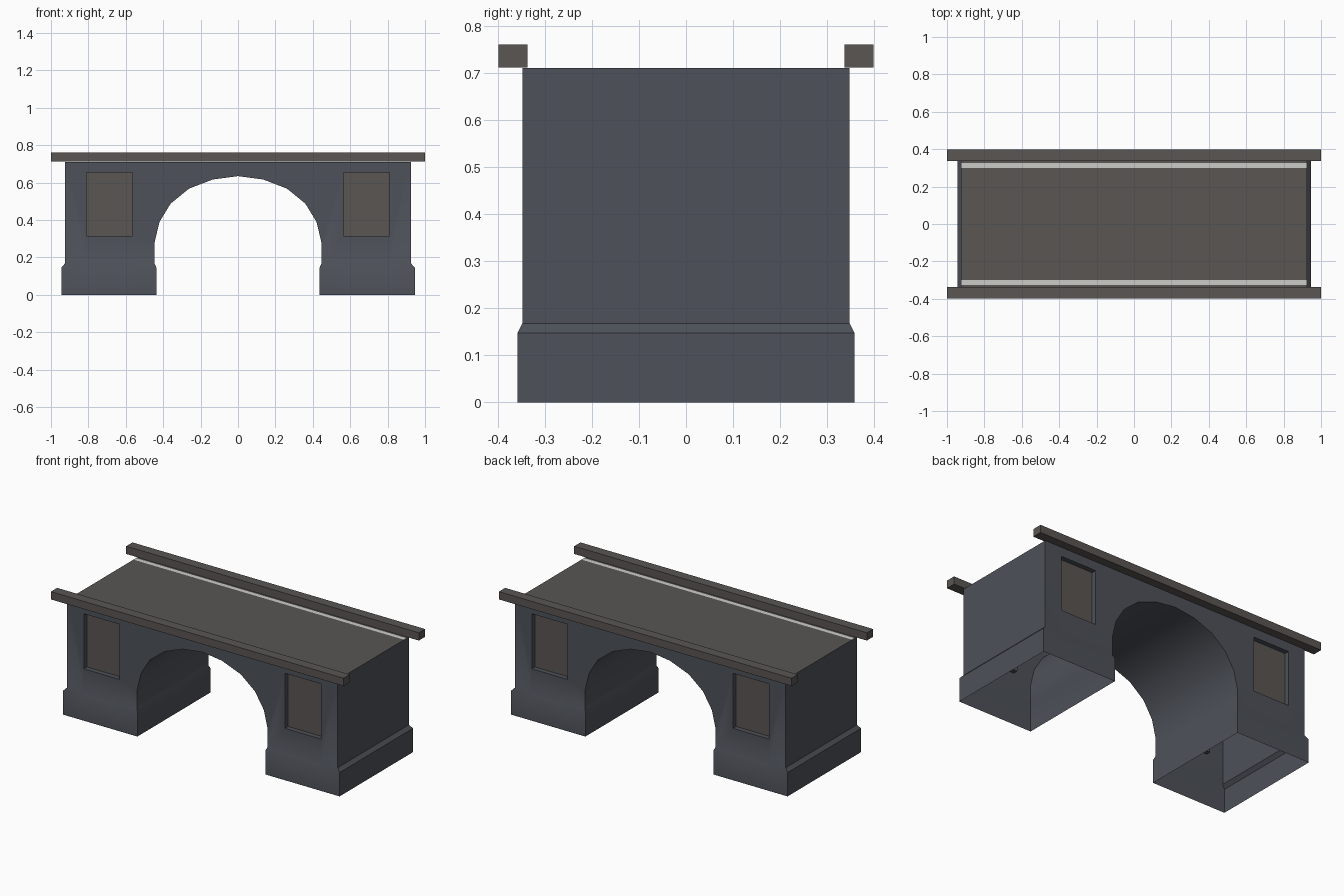
import bpy, bmesh
from mathutils import Vector

if "Cube" in bpy.data.objects:
    bpy.data.objects.remove(bpy.data.objects["Cube"])


def material(name, rgb):
    m = bpy.data.materials.new(name)
    m.diffuse_color = (*rgb, 1)
    m.use_nodes = True
    m.node_tree.nodes["Principled BSDF"].inputs["Base Color"].default_value = m.diffuse_color
    return m


STONE = material("blue_grey_stone", (0.075, 0.083, 0.1))
BROWN = material("brown_grey_stone", (0.1, 0.092, 0.086))
WHITE = material("road_line", (0.6, 0.6, 0.57))


def build(name, faces, mat, mirror=(False, False), smooth=None):
    """Mesh from (points, outward direction) pairs, mirrored about the origin."""
    bm = bmesh.new()
    for pts, out in faces:
        f = bm.faces.new([bm.verts.new(p) for p in pts])
        f.normal_update()
        if f.normal.dot(Vector(out)) < 0:
            f.normal_flip()
    bmesh.ops.remove_doubles(bm, verts=bm.verts, dist=1e-5)
    me = bpy.data.meshes.new(name)
    bm.to_mesh(me)
    bm.free()
    me.materials.append(mat)
    ob = bpy.data.objects.new(name, me)
    bpy.context.collection.objects.link(ob)
    if any(mirror):
        mod = ob.modifiers.new("Mirror", 'MIRROR')
        mod.use_axis = (mirror[0], mirror[1], False)
        mod.merge_threshold = 1e-4
    if smooth:
        bpy.ops.object.select_all(action='DESELECT')
        ob.select_set(True)
        bpy.context.view_layer.objects.active = ob
        bpy.ops.object.shade_smooth_by_angle(angle=smooth)
    return ob


# Main dimensions of one quarter (x > 0, y < 0)
XO, XI, Y = 0.925, 0.446, -0.348
PX0, PX1, PZ0, PZ1 = 0.565, 0.81, 0.315, 0.655
ZP, TOP, DEPTH = 0.168, 0.711, 0.03
arch = [(XI, ZP), (XI, 0.28), (0.42, 0.39), (0.36, 0.488),
        (0.262, 0.568), (0.135, 0.617), (0, 0.635)]


def front(pts, y=Y):
    return [(x, y, z) for x, z in pts], (0, -1, 0)


# Front wall around the panel opening and the arch
walls = [
    front([(XO, ZP), (XO, TOP), (PX1, TOP), (PX1, PZ1), (PX1, PZ0), (PX1, ZP)]),
    front([(PX0, ZP), (PX1, ZP), (PX1, PZ0), (PX0, PZ0)]),
    front([(PX0, PZ1), (PX1, PZ1), (PX1, TOP), (PX0, TOP)]),
    front([(PX0, ZP)] + arch + [(0, TOP), (PX0, TOP), (PX0, PZ1), (PX0, PZ0)]),
    ([(XO, Y, ZP), (XO, 0, ZP), (XO, 0, TOP), (XO, Y, TOP)], (1, 0, 0)),
]

# Arch underside
for (xa, za), (xb, zb) in zip(arch, arch[1:]):
    walls.append(([(xa, Y, za), (xb, Y, zb), (xb, 0, zb), (xa, 0, za)],
                  (-0.5 - xa, 0, -0.5) if zb > 0.3 else (-1, 0, 0)))

# Recess reveals
rim = [(PX0, PZ0), (PX1, PZ0), (PX1, PZ1), (PX0, PZ1)]
cx, cz = (PX0 + PX1) / 2, (PZ0 + PZ1) / 2
for i in range(4):
    (xa, za), (xb, zb) = rim[i], rim[(i + 1) % 4]
    walls.append(([(xa, Y, za), (xb, Y, zb), (xb, Y + DEPTH, zb), (xa, Y + DEPTH, za)],
                  (cx - (xa + xb) / 2, 0, cz - (za + zb) / 2)))


# Plinth rings, open underneath
def ring(xo, xi, y, z):
    return [(xo, 0, z), (xo, y, z), (PX1, y, z), (PX0, y, z), (xi, y, z), (xi, 0, z)]


rings = [ring(0.945, 0.437, -0.358, 0), ring(0.945, 0.437, -0.358, 0.147),
         ring(XO, XI, Y, ZP)]
outs = [(1, 0, 0), (0, -1, 0), (0, -1, 0), (0, -1, 0), (-1, 0, 0)]
for lo, hi in zip(rings, rings[1:]):
    for i, out in enumerate(outs):
        walls.append(([lo[i], lo[i + 1], hi[i + 1], hi[i]], out))

build("bridge_walls", walls, STONE, (True, True), smooth=0.7)

# Recessed panels
build("recessed_panels", [front(rim, Y + DEPTH)], BROWN, (True, True))


# Road deck with two painted lines
def strip(y0, y1):
    return [(-XO, y0, TOP), (XO, y0, TOP), (XO, y1, TOP), (-XO, y1, TOP)], (0, 0, 1)


build("road_deck", [strip(Y, -0.325), strip(-0.3, 0)], BROWN, (False, True))
build("road_lines", [strip(-0.325, -0.3)], WHITE, (False, True))

# Parapet rails
for side, label in ((-1, "front"), (1, "back")):
    bpy.ops.mesh.primitive_cube_add(size=1, location=(0, side * 0.3675, 0.736))
    rail = bpy.context.object
    rail.name = label + "_rail"
    rail.scale = (2, 0.061, 0.048)
    rail.data.materials.append(BROWN)
